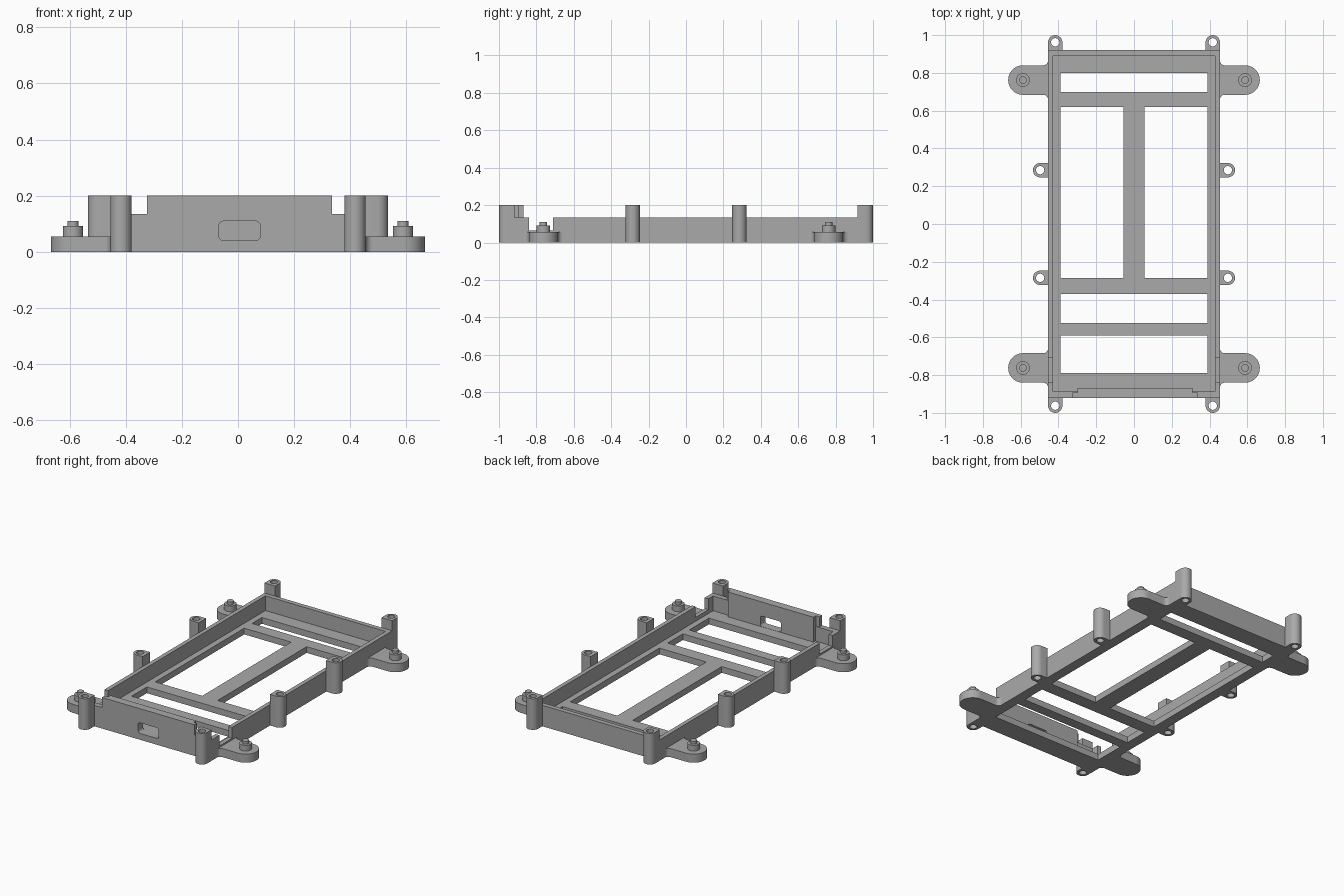
import bpy
import bmesh
from math import cos, sin, pi

if "Cube" in bpy.data.objects:
    bpy.data.objects.remove(bpy.data.objects["Cube"], do_unlink=True)

grey = bpy.data.materials.new("plain grey")
grey.use_nodes = True
COLOUR = (0.4, 0.4, 0.4, 1)
grey.diffuse_color = COLOUR
grey.node_tree.nodes["Principled BSDF"].inputs["Base Color"].default_value = COLOUR


def arc(cx, cy, r, start, end, steps=16):
    turn = (end - start) / steps
    return [(cx + r * cos(start + turn * i), cy + r * sin(start + turn * i))
            for i in range(steps + 1)]


def prism(name, outline, z0, z1):
    """Extrude a flat outline between two heights."""
    bm = bmesh.new()
    face = bm.faces.new([bm.verts.new((x, y, z0)) for x, y in outline])
    ext = bmesh.ops.extrude_face_region(bm, geom=[face])
    verts = [v for v in ext["geom"] if isinstance(v, bmesh.types.BMVert)]
    bmesh.ops.translate(bm, verts=verts, vec=(0, 0, z1 - z0))
    bmesh.ops.recalc_face_normals(bm, faces=bm.faces)
    mesh = bpy.data.meshes.new(name)
    bm.to_mesh(mesh)
    bm.free()
    mesh.materials.append(grey)
    obj = bpy.data.objects.new(name, mesh)
    bpy.context.collection.objects.link(obj)
    return obj


def box(name, x0, x1, y0, y1, z0, z1):
    return prism(name, [(x0, y0), (x1, y0), (x1, y1), (x0, y1)], z0, z1)


def disc(name, x, y, r, z0, z1):
    return prism(name, arc(x, y, r, 0, 2 * pi, 32)[:-1], z0, z1)


def combine(target, tool, operation="DIFFERENCE"):
    """Apply a boolean, then discard the tool."""
    bpy.ops.object.select_all(action="DESELECT")
    bpy.context.view_layer.objects.active = target
    target.select_set(True)
    mod = target.modifiers.new("shape", "BOOLEAN")
    mod.operation, mod.solver, mod.object = operation, "EXACT", tool
    bpy.ops.object.modifier_apply(modifier=mod.name)
    bpy.data.objects.remove(tool, do_unlink=True)


def smooth(obj):
    bpy.ops.object.select_all(action="DESELECT")
    bpy.context.view_layer.objects.active = obj
    obj.select_set(True)
    bpy.ops.object.shade_smooth_by_angle(angle=pi / 6)


W, L, WALL, FLOOR, TALL = 0.455, 0.92, 0.135, 0.04, 0.2

# Tray with floor openings
tray = box("tray_frame", -W, W, -L, L, 0, WALL)
combine(tray, box("cavity", -0.428, 0.428, -0.887, 0.89, FLOOR, 1))
for x0, x1, y0, y1 in [(-0.39, 0.39, 0.70, 0.80), (-0.39, -0.055, -0.285, 0.62),
                       (0.055, 0.39, -0.285, 0.62), (-0.39, 0.39, -0.525, -0.37),
                       (-0.39, 0.39, -0.79, -0.59)]:
    combine(tray, box("opening", x0, x1, y0, y1, -1, 1))

# Side notches near the front
combine(tray, box("notches", -1, 1, -0.84, -0.71, 0.065, 1))

# Raised front panel with stepped ends and a rounded port
combine(tray, box("panel", -0.325, 0.335, -L, -0.893, 0.02, TALL), "UNION")
combine(tray, box("panel_back", -0.30, 0.31, -0.91, -0.868, 0.02, TALL), "UNION")
corner = 0.015
port = []
for i, (x, z) in enumerate([(0.079, 0.109), (-0.068, 0.109), (-0.068, 0.041), (0.079, 0.041)]):
    sx, sz = (1 if x > 0 else -1), (1 if z > 0.07 else -1)
    port += arc(x - sx * corner, z - sz * corner, corner, i * pi / 2, (i + 1) * pi / 2, 5)
cutter = prism("port", port, 0.8, 1)
cutter.rotation_euler.x = pi / 2
bpy.context.view_layer.update()
combine(tray, cutter)
smooth(tray)


# Screw posts: flat against the wall, rounded outside
def screw_post(name, x, y, angle):
    r = 0.038
    half = arc(0, 0, r, -pi / 2, pi / 2)
    outline = [(-0.044, -r)] + half + [(-0.044, r)]
    c, s = cos(angle), sin(angle)
    post = prism(name, [(x + c * u - s * v, y + s * u + c * v) for u, v in outline], 0, TALL)
    combine(post, disc("hole", x, y, 0.022, -1, 1))
    smooth(post)


for side, sx in (("left", 1), ("right", -1)):
    for end, sy in (("front", -1), ("back", 1)):
        screw_post(f"{side}_{end}_corner_post", sx * 0.417, sy * 0.962, sy * pi / 2)
        screw_post(f"{side}_{end}_side_post", sx * 0.497, sy * 0.285, 0 if sx > 0 else pi)

        # Mounting ear, flared where it meets the wall
        r, f, cx, cy = 0.078, 0.025, 0.588, 0.762
        ear = [(0.445, cy - r - f)]
        ear += arc(W + f, cy - r - f, f, pi, pi / 2, 6)
        ear += arc(cx, cy, r, -pi / 2, pi / 2, 24)
        ear += arc(W + f, cy + r + f, f, -pi / 2, -pi, 6)
        ear += [(0.445, cy + r + f)]
        smooth(prism(f"{side}_{end}_ear", [(sx * x, sy * y) for x, y in ear], 0, 0.055))
        smooth(disc(f"{side}_{end}_ear_boss", sx * cx, sy * cy, 0.036, 0.05, 0.092))
        smooth(disc(f"{side}_{end}_ear_pin", sx * cx, sy * cy, 0.02, 0.085, 0.11))
